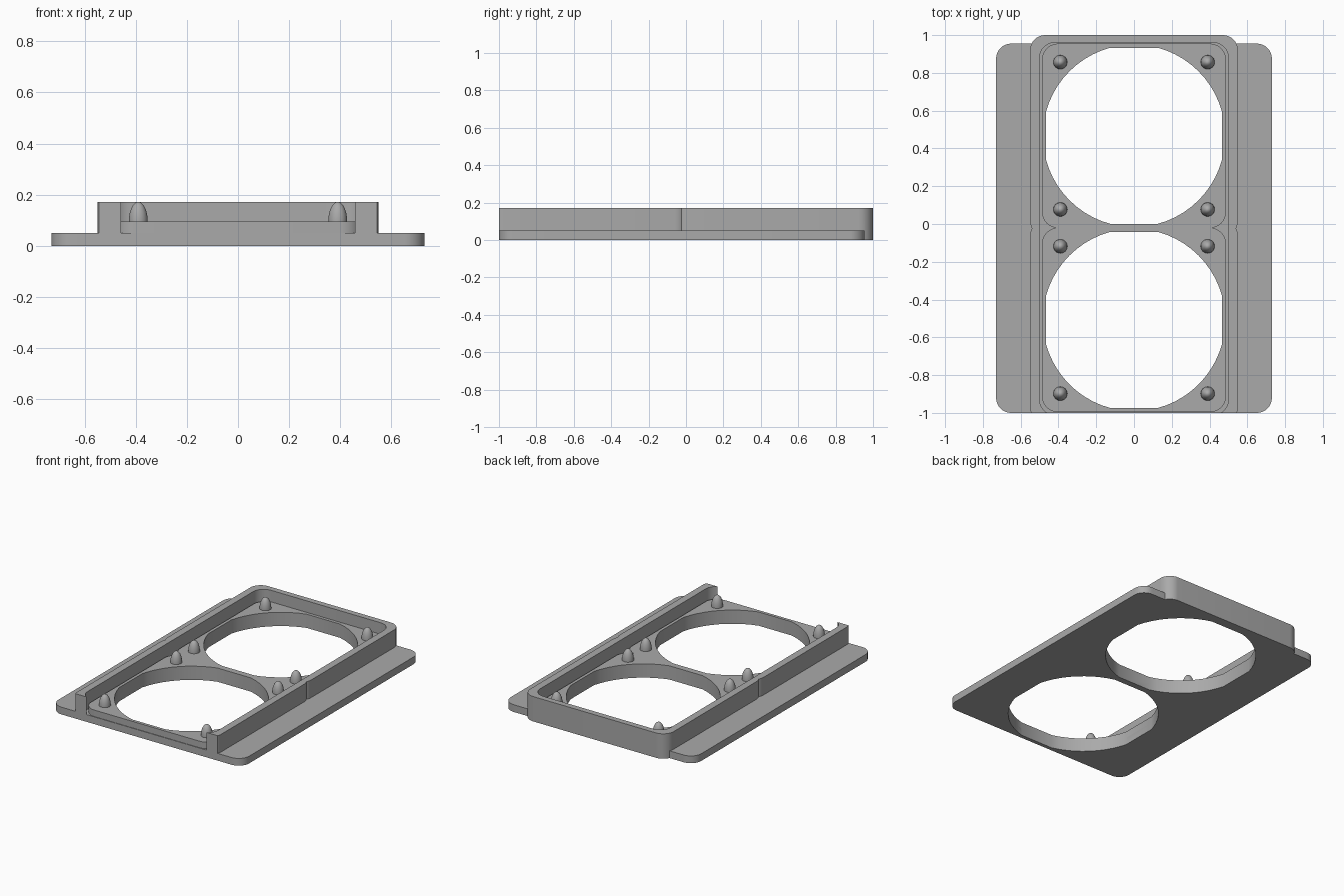
import bpy, bmesh, math

cube = bpy.data.objects.get("Cube")
if cube:
    bpy.data.objects.remove(cube, do_unlink=True)

GREY = (0.4, 0.4, 0.4, 1.0)
mat = bpy.data.materials.new("plain_grey")
mat.use_nodes = True
mat.diffuse_color = GREY
mat.node_tree.nodes["Principled BSDF"].inputs["Base Color"].default_value = GREY

FAN_Y = (0.467, -0.508)      # centres of the two openings
PLATE_TOP, PAD_TOP, WALL_TOP = 0.05, 0.095, 0.172


def prism(name, outline, z0, z1):
    """Extrude a closed outline from z0 to z1."""
    bm = bmesh.new()
    face = bm.faces.new([bm.verts.new((x, y, z0)) for x, y in outline])
    out = bmesh.ops.extrude_face_region(bm, geom=[face])
    tops = [v for v in out["geom"] if isinstance(v, bmesh.types.BMVert)]
    bmesh.ops.translate(bm, vec=(0, 0, z1 - z0), verts=tops)
    bmesh.ops.recalc_face_normals(bm, faces=bm.faces)
    mesh = bpy.data.meshes.new(name)
    bm.to_mesh(mesh)
    bm.free()
    mesh.materials.append(mat)
    obj = bpy.data.objects.new(name, mesh)
    bpy.context.collection.objects.link(obj)
    return obj


def rounded(half_x, y0, y1, r=0.08, steps=10):
    """Rectangle outline with rounded corners."""
    corners = ((half_x - r, y1 - r), (r - half_x, y1 - r),
               (r - half_x, y0 + r), (half_x - r, y0 + r))
    return [(cx + r * math.cos(a), cy + r * math.sin(a))
            for q, (cx, cy) in enumerate(corners)
            for a in [(q + i / steps) * math.pi / 2 for i in range(steps + 1)]]


def fan_outline(cy, radius=0.483, flat=0.466, steps=10):
    """Circle cut flat on its four sides."""
    a0 = math.acos(flat / radius)
    span = math.pi / 2 - 2 * a0
    return [(radius * math.cos(a), cy + radius * math.sin(a))
            for q in range(4)
            for a in [q * math.pi / 2 + a0 + span * i / steps for i in range(steps + 1)]]


def combine(obj, other, operation):
    """Apply a boolean and discard the helper."""
    mod = obj.modifiers.new("combine", "BOOLEAN")
    mod.operation, mod.object, mod.solver = operation, other, "EXACT"
    bpy.context.view_layer.objects.active = obj
    bpy.ops.object.modifier_apply(modifier=mod.name)
    bpy.data.objects.remove(other, do_unlink=True)


def smooth(obj, angle):
    bpy.ops.object.select_all(action="DESELECT")
    obj.select_set(True)
    bpy.context.view_layer.objects.active = obj
    bpy.ops.object.shade_smooth_by_angle(angle=math.radians(angle))


# Tray: two overlapping rounded boxes, open at the front, on a wide plate
tray = prism("mounting_tray", rounded(0.55, -0.064, 1.0), 0, WALL_TOP)
combine(tray, prism("front_box", rounded(0.55, -1.05, 0.018), 0, WALL_TOP), "UNION")
combine(tray, prism("pocket", rounded(0.50, -1.01, 0.96), PLATE_TOP, 0.4), "DIFFERENCE")
combine(tray, prism("front_trim", [(-1, -2), (1, -2), (1, -1), (-1, -1)], -1, 1), "DIFFERENCE")
combine(tray, prism("flange", rounded(0.73, -1.0, 0.955), 0, PLATE_TOP), "UNION")
for cy in FAN_Y:
    combine(tray, prism("opening", fan_outline(cy), -0.2, 0.4), "DIFFERENCE")
smooth(tray, 20)

# Raised pads around each opening
for label, cy in zip(("back", "front"), FAN_Y):
    pad = prism(label + "_pad", rounded(0.487, cy - 0.488, cy + 0.488, 0.085),
                PLATE_TOP - 0.002, PAD_TOP)
    combine(pad, prism("opening", fan_outline(cy), -0.2, 0.4), "DIFFERENCE")
    smooth(pad, 20)

    # Bullet shaped locating pins at the pad corners
    for side, sx in (("left", 1), ("right", -1)):
        for end, sy in (("rear", 1), ("fore", -1)):
            bpy.ops.mesh.primitive_uv_sphere_add(segments=24, ring_count=16, radius=1)
            pin = bpy.context.object
            pin.name = f"{label}_{end}_{side}_pin"
            bm = bmesh.new()
            bm.from_mesh(pin.data)
            bmesh.ops.bisect_plane(bm, geom=bm.verts[:] + bm.edges[:] + bm.faces[:],
                                   plane_co=(0, 0, -0.02), plane_no=(0, 0, -1),
                                   clear_outer=True)
            for v in bm.verts:
                v.co.x = v.co.x * 0.037 + sx * 0.39
                v.co.y = v.co.y * 0.037 + cy + sy * 0.39
                v.co.z = v.co.z * (WALL_TOP - PAD_TOP) + PAD_TOP
            bm.to_mesh(pin.data)
            bm.free()
            pin.data.materials.append(mat)
            smooth(pin, 40)
